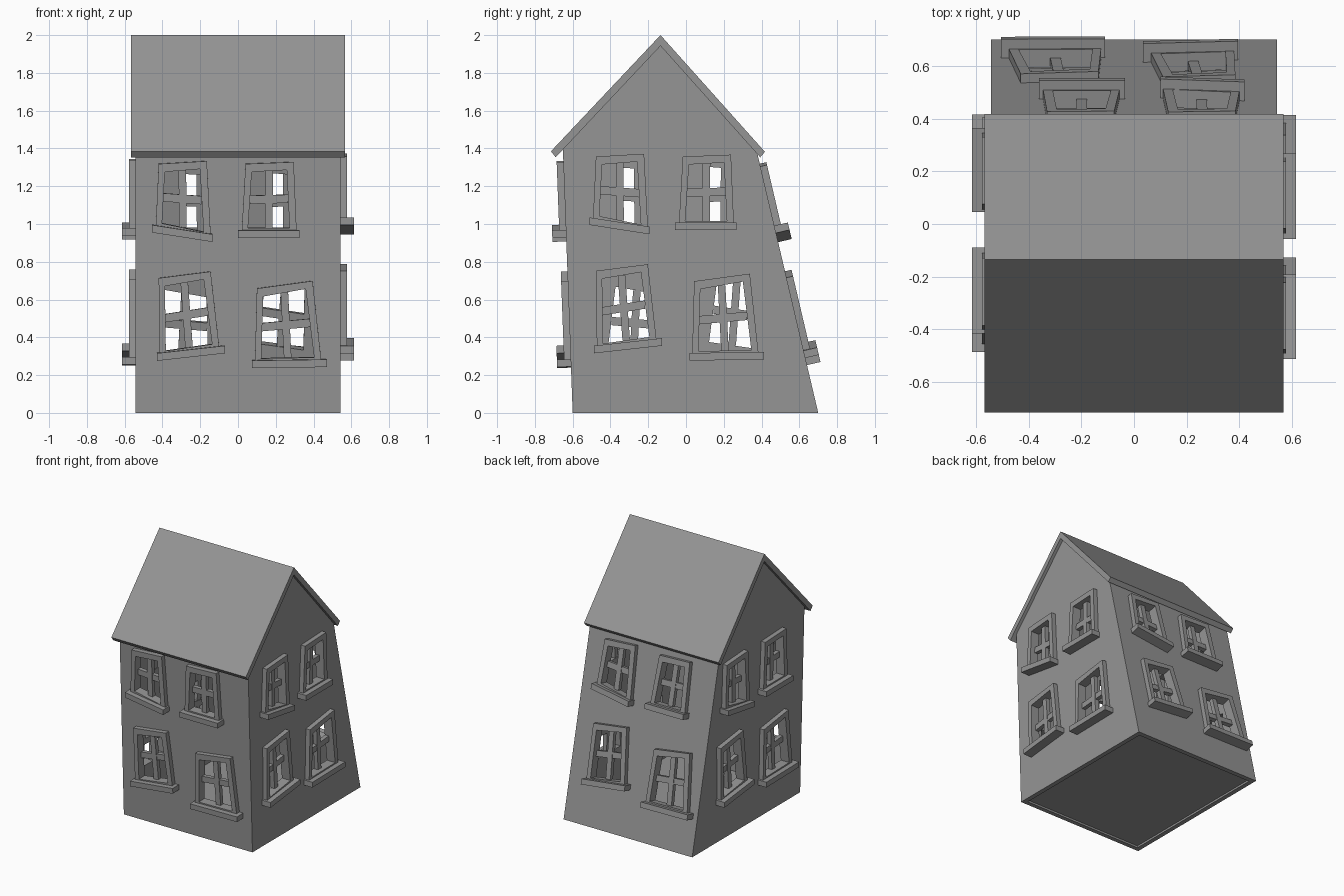
import bpy
import bmesh
from mathutils import Matrix, Vector

cube = bpy.data.objects.get("Cube")
if cube:
    bpy.data.objects.remove(cube, do_unlink=True)

# One plain grey for the whole house
grey = bpy.data.materials.new("plain_grey")
grey.use_nodes = True
tone = (0.3, 0.3, 0.3, 1)
grey.diffuse_color = tone
grey.node_tree.nodes["Principled BSDF"].inputs["Base Color"].default_value = tone


def plane(origin, across, up):
    """Matrix taking (across, up, outward) to the world."""
    a, b = Vector(across).normalized(), Vector(up).normalized()
    m = Matrix((a, b, a.cross(b))).transposed().to_4x4()
    m.translation = Vector(origin)
    return m


def add_prism(bm, outline, low, high, matrix, hole=None):
    """Extrude an outline outward; with a hole it becomes a ring."""
    def loop(points, depth):
        return [bm.verts.new(matrix @ Vector((p[0], p[1], depth))) for p in points]

    def bridge(a, b):
        for i in range(len(a)):
            j = (i + 1) % len(a)
            bm.faces.new((a[i], a[j], b[j], b[i]))

    back, front = loop(outline, low), loop(outline, high)
    bridge(back, front)
    if hole:
        hole_back, hole_front = loop(hole, low), loop(hole, high)
        bridge(front, hole_front)
        bridge(hole_front, hole_back)
        bridge(hole_back, back)
    else:
        bm.faces.new(front)
        bm.faces.new(back[::-1])


def finish(name, bm):
    bmesh.ops.recalc_face_normals(bm, faces=bm.faces)
    mesh = bpy.data.meshes.new(name)
    bm.to_mesh(mesh)
    bm.free()
    mesh.materials.append(grey)
    obj = bpy.data.objects.new(name, mesh)
    bpy.context.collection.objects.link(obj)
    return obj


def prism(name, outline, low, high, matrix, hole=None):
    bm = bmesh.new()
    add_prism(bm, outline, low, high, matrix, hole)
    return finish(name, bm)


def cut(target, cutter):
    cutter.hide_render = True
    mod = target.modifiers.new("cut", "BOOLEAN")
    mod.operation = "DIFFERENCE"
    mod.solver = "EXACT"
    mod.object = cutter
    bpy.context.view_layer.objects.active = target
    bpy.ops.object.modifier_apply(modifier=mod.name)
    bpy.data.objects.remove(cutter, do_unlink=True)


# House shell: leaning gable profile in y and z, hollow inside
side = plane((0, 0, 0), (0, 1, 0), (0, 0, 1))
W = 0.542
shell = prism("house_walls", [(-0.6, 0), (0.7, 0), (0.375, 1.385),
                              (-0.135, 1.96), (-0.652, 1.4)], -W, W, side)
cut(shell, prism("cavity", [(-0.565, -0.05), (0.675, -0.05), (0.345, 1.35),
                            (-0.135, 1.88), (-0.615, 1.35)], -W + 0.035, W - 0.035, side))
prism("floor", [(-0.57, 0.015), (0.68, 0.015), (0.68, 0.03), (-0.57, 0.03)],
      -W + 0.03, W - 0.03, side)

# Roof: one bent slab
prism("roof", [(-0.715, 1.385), (-0.69, 1.353), (-0.135, 1.943), (0.393, 1.353),
               (0.418, 1.382), (-0.135, 2)], -0.567, 0.567, side)

# Crooked windows: top left, top right, bottom right, bottom left, sill ends
STYLES = {
    "upper_a": ([(-0.42, 1.32), (-0.165, 1.335), (-0.145, 0.95), (-0.435, 0.995)],
                (-0.455, -0.135)),
    "upper_b": ([(0.04, 1.32), (0.295, 1.33), (0.31, 0.97), (0.02, 0.97)],
                (0, 0.325)),
    "lower_a": ([(-0.42, 0.715), (-0.145, 0.75), (-0.1, 0.355), (-0.415, 0.32)],
                (-0.43, -0.07)),
    "lower_b": ([(0.1, 0.66), (0.395, 0.7), (0.44, 0.285), (0.09, 0.28)],
                (0.075, 0.47)),
}
# Wall plane, then shift of the lower and upper windows along it, then shift up
WALLS = {
    "front": (plane((0, -0.6, 0), (1, 0, 0), (0, -0.0375, 1)), 0, 0, 0),
    "left": (plane((W, 0, 0), (0, 1, 0), (0, 0, 1)), -0.057, -0.057, 0.037),
    "back": (plane((0, 0.7, 0), (-1, 0, 0), (0, -0.234, 1)), 0.035, 0.035, 0.02),
    "right": (plane((-W, 0, 0), (0, -1, 0), (0, 0, 1)), 0.015, 0.09, 0.01),
}

openings = bmesh.new()
for wall, (matrix, low_shift, high_shift, lift) in WALLS.items():
    for style, (corners, ends) in STYLES.items():
        name = f"{wall}_window_{style}"
        shift = Vector((high_shift if "upper" in style else low_shift, lift))
        frame = [Vector(c) + shift for c in corners]
        insets = [(0.033, -0.042), (-0.037, -0.042), (-0.037, 0.01), (0.033, 0.01)]
        hole = [c + Vector(i) for c, i in zip(frame, insets)]
        add_prism(openings, hole, -0.08, 0.02, matrix)

        # Frame ring
        prism(name + "_frame", frame, -0.005, 0.035, matrix, hole)

        # Sill carries on the slope of the frame's lower edge
        tl, tr, br, bl = frame
        slope = (br.y - bl.y) / (br.x - bl.x)
        top = [Vector((e + shift.x, bl.y + slope * (e + shift.x - bl.x))) for e in ends]
        drop = Vector((0, -0.04))
        prism(name + "_sill", [top[0], top[1], top[1] + drop, top[0] + drop],
              -0.005, 0.073, matrix)

        # Crossed glazing bars
        tl, tr, br, bl = hole
        half = Vector((0.02, 0))
        a, b = tl.lerp(tr, 0.5), bl.lerp(br, 0.5)
        prism(name + "_upright_bar", [a - half, a + half, b + half, b - half],
              -0.03, 0.002, matrix)
        half = Vector((0, 0.022))
        a, b = bl.lerp(tl, 0.5), br.lerp(tr, 0.5)
        prism(name + "_cross_bar", [a + half, b + half, b - half, a - half],
              -0.033, -0.002, matrix)

cut(shell, finish("window_openings", openings))
